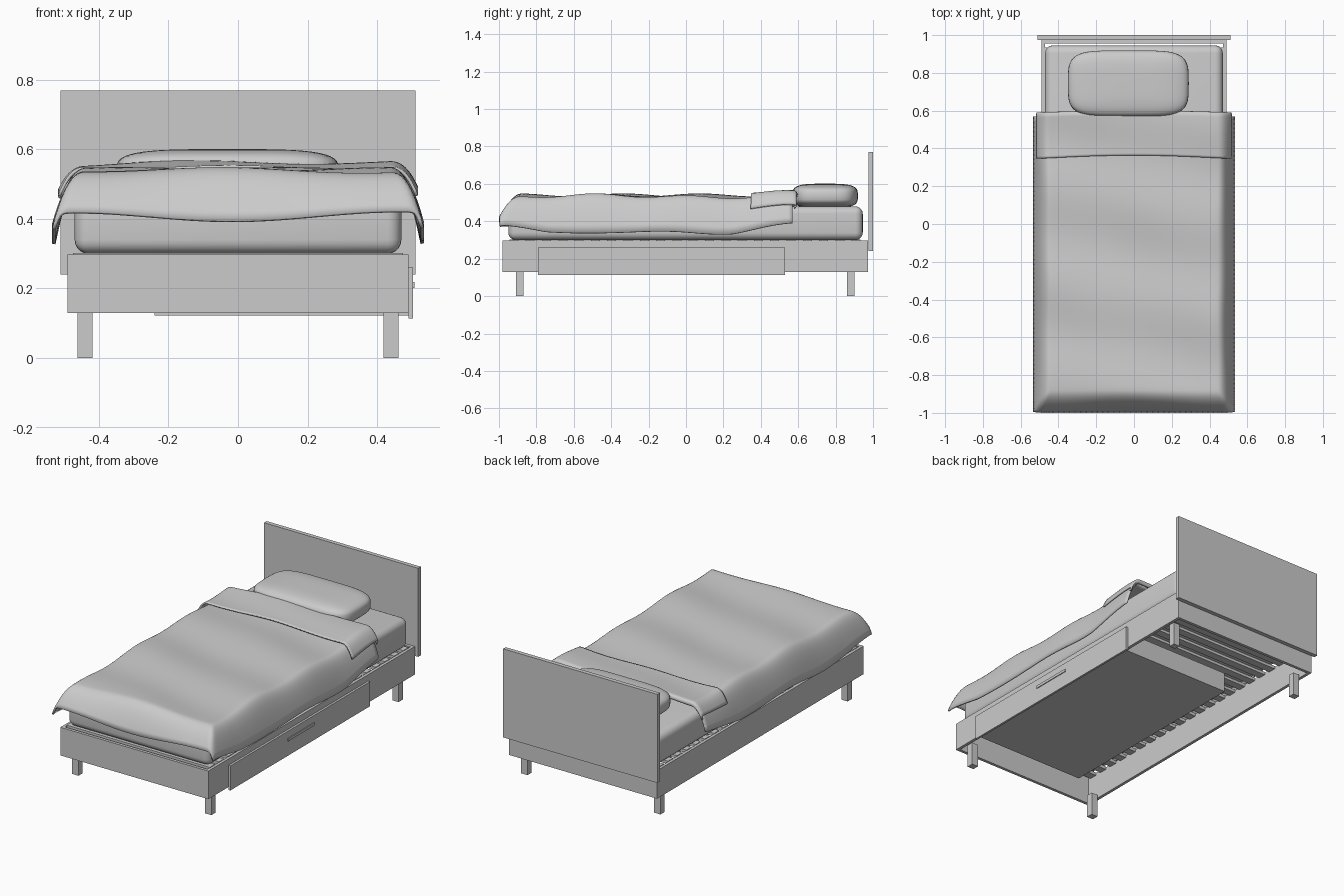
import bpy, bmesh, math

if "Cube" in bpy.data.objects:
    bpy.data.objects.remove(bpy.data.objects["Cube"], do_unlink=True)

# One plain colour for the whole bed
grey = bpy.data.materials.new("pale_grey")
grey.use_nodes = True
GREY = (0.6, 0.6, 0.6, 1)
grey.diffuse_color = GREY
grey.node_tree.nodes["Principled BSDF"].inputs["Base Color"].default_value = GREY


def finish(name, bm, smooth=False):
    bmesh.ops.recalc_face_normals(bm, faces=bm.faces)
    mesh = bpy.data.meshes.new(name)
    bm.to_mesh(mesh)
    bm.free()
    mesh.materials.append(grey)
    obj = bpy.data.objects.new(name, mesh)
    bpy.context.collection.objects.link(obj)
    if smooth:
        bpy.ops.object.select_all(action="DESELECT")
        obj.select_set(True)
        bpy.context.view_layer.objects.active = obj
        bpy.ops.object.shade_smooth_by_angle(angle=math.radians(50))
    return obj


def box(name, x, y, z, bevel=0):
    """Box from (min, max) ranges, optionally with rounded edges."""
    bm = bmesh.new()
    bmesh.ops.create_cube(bm, size=1)
    for v in bm.verts:
        v.co = [sum(r) / 2 + c * (r[1] - r[0]) for r, c in zip((x, y, z), v.co)]
    if bevel:
        bmesh.ops.bevel(bm, geom=bm.edges[:], offset=bevel, segments=5,
                        profile=0.5, affect="EDGES")
    return finish(name, bm, smooth=bevel > 0)


def sheet(name, rows, thickness):
    """Cloth from a grid of points, thickened outwards."""
    bm = bmesh.new()
    grid = [[bm.verts.new(p) for p in row] for row in rows]
    for a, b in zip(grid, grid[1:]):
        for i in range(len(a) - 1):
            bm.faces.new((a[i], a[i + 1], b[i + 1], b[i]))
    obj = finish(name, bm, smooth=True)
    mod = obj.modifiers.new("thickness", "SOLIDIFY")
    mod.thickness = thickness
    mod.offset = 0
    return obj


# Legs
for fx, side in ((-1, "right"), (1, "left")):
    for y, end in ((-0.89, "front"), (0.88, "back")):
        box(f"{end}_{side}_leg", (fx * 0.44 - 0.021, fx * 0.44 + 0.021),
            (y - 0.02, y + 0.02), (0, 0.14))

# Frame rails and headboard
RAIL = (0.13, 0.298)
box("front_rail", (-0.49, 0.49), (-0.98, -0.962), RAIL)
box("back_rail", (-0.49, 0.49), (0.955, 0.973), RAIL)
box("right_rail", (-0.49, -0.472), (-0.962, 0.955), RAIL)
box("left_rail", (0.472, 0.49), (-0.962, 0.955), RAIL)
box("headboard", (-0.51, 0.51), (0.975, 1.0), (0.24, 0.77))

# Slats under the mattress
SLATS = 22
for i in range(SLATS):
    y = -0.92 + i * 1.83 / (SLATS - 1)
    box(f"slat_{i + 1}", (-0.474, 0.474), (y - 0.024, y + 0.024), (0.284, 0.302))

# Under-bed drawer
box("drawer_front", (0.49, 0.503), (-0.79, 0.53), (0.113, 0.26))
box("drawer_bottom", (-0.24, 0.49), (-0.77, 0.51), (0.122, 0.132))
box("drawer_inner_wall", (-0.24, -0.228), (-0.77, 0.51), (0.13, 0.24))
for y, end in ((-0.77, "front"), (0.498, "back")):
    box(f"drawer_{end}_wall", (-0.228, 0.49), (y, y + 0.012), (0.13, 0.24))
box("drawer_handle", (0.503, 0.508), (-0.25, 0.0), (0.202, 0.218))

# Mattress
box("mattress", (-0.47, 0.47), (-0.95, 0.945), (0.3, 0.48), bevel=0.04)


# Pillow: a rounded cushion with squarish outline
def power(c, e):
    return math.copysign(abs(c) ** e, c)


bm = bmesh.new()
bmesh.ops.create_uvsphere(bm, u_segments=48, v_segments=24, radius=1)
for v in bm.verts:
    lat = math.asin(max(-1, min(1, v.co.z)))
    lon = math.atan2(v.co.y, v.co.x)
    r = power(math.cos(lat), 0.55)
    v.co = (-0.03 + 0.32 * r * power(math.cos(lon), 0.42),
            0.744 + 0.175 * r * power(math.sin(lon), 0.5),
            0.536 + 0.065 * power(math.sin(lat), 0.55))
finish("pillow", bm, smooth=True)


# Blanket: gentle waves on top, hanging over both sides and the foot
def drape(x, y, side, foot, lift=0.0):
    """side and foot run from 0 at the mattress edge to 1 at the hem."""
    wave = (0.008 * math.cos(12.5 * (y - 0.1) + 2.5 * x)
            + 0.006 * math.sin(9 * x + 5 * y))
    hem = 0.19 + 0.008 * math.sin(9 * y) - 0.04 * max(0, (y - 0.25) / 0.32)
    hem -= 0.035 * max(0, (-0.75 - y) / 0.25)
    toe = 0.125 + 0.015 * math.cos(7 * x)
    a, b = hem * abs(side) ** 2.3, toe * foot ** 2.0
    fall = (a ** 5 + b ** 5) ** 0.2
    calm = 1 - 0.7 * max(abs(side), foot)
    return (x + math.copysign(lift * abs(side) * 0.6, x), y, 0.53 + wave * calm - fall + lift)


def across(limit):
    """(x, side) pairs from the right hem to the left hem."""
    edge = [i / 10 * limit for i in range(1, 11)]
    flat = [(-0.44 + 0.88 * i / 30, 0) for i in range(31)]
    left = [(0.44 + 0.09 * h, h) for h in edge]
    return [(-x, -h) for x, h in reversed(left)] + flat + left


rows = []
for i in range(10, 0, -1):
    foot = i / 10
    rows.append([drape(x, -0.88 - 0.115 * foot, s, foot) for x, s in across(1)])
for i in range(61):
    y = -0.88 + 1.45 * i / 60
    rows.append([drape(x, y, s, 0) for x, s in across(1)])
sheet("blanket", rows, 0.01)

# Turned-back top of the blanket, rolling over at the head end
rows = []
for i in range(19):
    t = i / 18
    row = []
    for x, s in across(0.72):
        bow = 0.018 * math.cos(x * 3)
        y = 0.345 + bow + (0.232 - 0.4 * bow) * t
        row.append(drape(x, y, s, 0, lift=0.022))
    rows.append(row)
for lift, back in ((0.017, 0.007), (0.01, 0.009), (0.003, 0.006), (0.0, 0.0)):
    rows.append([(x, y + back, z - 0.022 + lift) for x, y, z in rows[18]])
sheet("blanket_fold", rows, 0.009)
